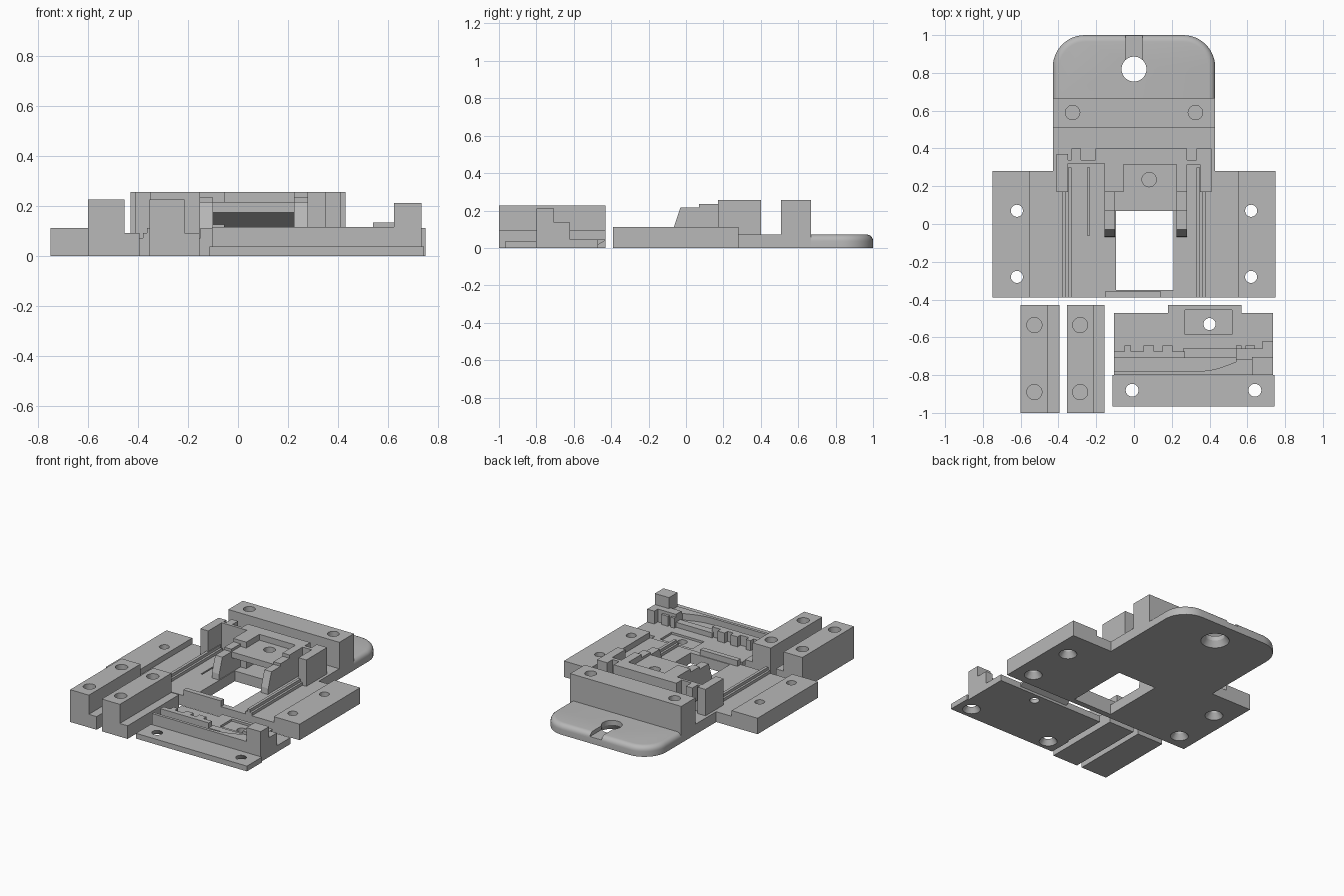
import bpy, bmesh, math
from mathutils import Vector

if "Cube" in bpy.data.objects:
    bpy.data.objects.remove(bpy.data.objects["Cube"])

grey = bpy.data.materials.new("plain_grey")
grey.use_nodes = True
grey.diffuse_color = (0.48, 0.48, 0.48, 1)
grey.node_tree.nodes["Principled BSDF"].inputs["Base Color"].default_value = (0.48, 0.48, 0.48, 1)


def finish(name, bm):
    bmesh.ops.recalc_face_normals(bm, faces=bm.faces)
    mesh = bpy.data.meshes.new(name)
    bm.to_mesh(mesh)
    bm.free()
    mesh.materials.append(grey)
    ob = bpy.data.objects.new(name, mesh)
    bpy.context.collection.objects.link(ob)
    return ob


def prism(name, outline, low, high, axis="z"):
    """Extrude a 2D outline: (x, y) along z, or (y, z) along x."""
    bm = bmesh.new()
    place = (lambda a, b: (a, b, low)) if axis == "z" else (lambda a, b: (low, a, b))
    face = bm.faces.new([bm.verts.new(place(a, b)) for a, b in outline])
    out = bmesh.ops.extrude_face_region(bm, geom=[face])
    step = Vector((0, 0, high - low)) if axis == "z" else Vector((high - low, 0, 0))
    bmesh.ops.translate(bm, vec=step, verts=[v for v in out["geom"] if isinstance(v, bmesh.types.BMVert)])
    return finish(name, bm)


def box(name, x0, x1, y0, y1, z0, z1):
    return prism(name, [(x0, y0), (x1, y0), (x1, y1), (x0, y1)], z0, z1)


def cylinder(x, y, r_low, r_high, z0, z1):
    bm = bmesh.new()
    bmesh.ops.create_cone(bm, cap_ends=True, segments=40, radius1=r_low, radius2=r_high, depth=z1 - z0)
    bmesh.ops.translate(bm, vec=(x, y, (z0 + z1) / 2), verts=bm.verts)
    return finish("cutter", bm)


def cut(ob, *cutters):
    for cutter in cutters:
        cutter.hide_render = True
        mod = ob.modifiers.new("cut", "BOOLEAN")
        mod.operation, mod.solver, mod.object = "DIFFERENCE", "EXACT", cutter
        bpy.context.view_layer.objects.active = ob
        bpy.ops.object.modifier_apply(modifier=mod.name)
        bpy.data.objects.remove(cutter)


def screw_hole(ob, x, y, r=0.032):
    # Through hole, countersunk from the underside
    cut(ob, cylinder(x, y, r, r, -0.1, 0.4), cylinder(x, y, r + 0.04, r, -0.02, 0.04))


def blind_hole(ob, x, y, top, r=0.038, depth=0.12):
    cut(ob, cylinder(x, y, r, r, top - depth, top + 0.1))


# Main base: cross-shaped floor with raised side wings
base = prism("base_floor", [(-0.55, -0.39), (0.55, -0.39), (0.55, 0.28), (0.43, 0.28),
                            (0.43, 0.52), (-0.43, 0.52), (-0.43, 0.28), (-0.55, 0.28)], 0, 0.072)
cut(base, box("cutter", -0.095, 0.21, -0.35, 0.1, -0.1, 0.3),
    box("cutter", -0.245, -0.235, -0.06, 0.3, 0.03, 0.3))
for side, label in ((-1, "right"), (1, "left")):
    xs = sorted((side * 0.55, side * 0.75))
    wing = box(label + "_wing", *xs, -0.39, 0.28, 0, 0.112)
    for y in (-0.28, 0.07):
        screw_hole(wing, side * 0.62, y)
    # Stepped slide rails
    for inner, outer, top in ((0.33, 0.38, 0.092), (0.345, 0.365, 0.112)):
        box(label + "_rail", *sorted((side * inner, side * outer)), -0.39, 0.3, 0.06, top)
box("front_lip", -0.15, 0.14, -0.39, -0.355, 0.06, 0.112)

# Rear wall with two blind screw holes
wall = box("rear_wall", -0.43, 0.43, 0.507, 0.667, 0, 0.257)
for x in (-0.325, 0.325):
    blind_hole(wall, x, 0.59, 0.257)

# Rounded rear tongue with keyhole groove
R = 0.17
outline = [(-0.43, 0.66), (0.43, 0.66)]
for cx, start in ((0.43 - R, 0), (R - 0.43, 90)):
    for i in range(13):
        a = math.radians(start + i * 7.5)
        outline.append((cx + R * math.cos(a), 1 - R + R * math.sin(a)))
tongue = prism("rear_tongue", outline, 0, 0.072)
bm = bmesh.new()
bm.from_mesh(tongue.data)
rim = [e for e in bm.edges if all(v.co.z > 0.07 for v in e.verts)
       and not all(v.co.y < 0.67 for v in e.verts)]
bmesh.ops.bevel(bm, geom=rim, offset=0.035, segments=5, profile=0.5, affect="EDGES")
bm.to_mesh(tongue.data)
bm.free()
screw_hole(tongue, 0, 0.82, 0.066)
cut(tongue, box("cutter", -0.045, 0.045, 0.85, 1.1, 0.045, 0.2))
bpy.ops.object.select_all(action="DESELECT")
tongue.select_set(True)
bpy.context.view_layer.objects.active = tongue
bpy.ops.object.shade_smooth_by_angle(angle=math.radians(30))

# Sloped guide posts beside the window
slope = [(-0.07, 0.06), (0.18, 0.06), (0.18, 0.216), (-0.03, 0.216), (-0.065, 0.112)]
for name, x0, x1 in (("right_post", -0.155, -0.1), ("left_post", 0.225, 0.28)):
    prism(name, slope, x0, x1, "x")
    box(name + "_step", x0, x1, 0.07, 0.18, 0.2, 0.234)

# Bridge over the window with a tapered underside
bridge = prism("bridge", [(0.07, 0.175), (0.07, 0.216), (0.315, 0.216), (0.315, 0.09), (0.24, 0.09)],
               -0.1, 0.225, "x")
blind_hole(bridge, 0.08, 0.235, 0.216, depth=0.06)
box("bridge_back", -0.055, 0.225, 0.315, 0.4, 0.07, 0.257)

# Clip frame on both sides of the bridge
box("right_clip_end", -0.41, -0.35, 0.17, 0.37, 0.06, 0.257)
box("right_clip_beam", -0.35, -0.205, 0.32, 0.34, 0.06, 0.257)
box("right_clip_inner", -0.155, -0.055, 0.17, 0.4, 0.06, 0.257)
box("left_clip_end", 0.35, 0.41, 0.17, 0.4, 0.06, 0.257)
box("left_clip_beam", 0.225, 0.35, 0.315, 0.34, 0.06, 0.257)
box("left_clip_inner", 0.225, 0.28, 0.17, 0.33, 0.06, 0.257)
for x0, x1 in ((-0.33, -0.28), (-0.205, -0.15), (0.225, 0.28), (0.33, 0.36)):
    box("clip_lug", x0, x1, 0.32, 0.4, 0.15, 0.257)
for x0, x1 in ((-0.205, -0.15), (0.225, 0.28)):
    box("clip_foot", x0, x1, 0.32, 0.37, 0.06, 0.16)

# Two loose clamp bars with a stepped ledge
for name, x0, mid, x1 in (("outer_bar", -0.6, -0.455, -0.395), ("inner_bar", -0.355, -0.215, -0.155)):
    bar = box(name, x0, mid, -1, -0.43, 0, 0.226)
    for y in (-0.535, -0.89):
        blind_hole(bar, (x0 + mid) / 2, y, 0.226, r=0.04)
    box(name + "_ledge", mid, x1, -1, -0.43, 0, 0.092)

# Loose jaw: screw flange
flange = box("jaw_flange", -0.115, 0.745, -0.965, -0.8, 0, 0.037)
for x in (-0.01, 0.64):
    screw_hole(flange, x, -0.88)

# Jaw floor with rear tab and recessed screw pocket
floor = box("jaw_floor", -0.105, 0.735, -0.8, -0.47, 0, 0.045)
tab = prism("jaw_tab", [(-0.6, 0), (-0.5, 0), (-0.43, 0.04), (-0.43, 0.045), (-0.6, 0.045)], 0.18, 0.57, "x")
for part in (floor, tab):
    cut(part, box("cutter", 0.27, 0.52, -0.585, -0.455, 0.03, 0.2),
        cylinder(0.4, -0.53, 0.032, 0.032, -0.1, 0.2))

# Jaw front wall, thickening along a curve toward the tower
curve = [(0.54, -0.73), (0.5, -0.745), (0.45, -0.763), (0.4, -0.775), (0.34, -0.78)]
prism("jaw_front_wall", [(-0.105, -0.8), (0.625, -0.8), (0.625, -0.7), (0.54, -0.7)]
      + curve + [(-0.105, -0.78)], 0.03, 0.115)
box("jaw_groove_floor", -0.105, 0.54, -0.79, -0.7, 0.03, 0.07)

# Toothed ridge
box("jaw_ridge", -0.105, 0.27, -0.71, -0.675, 0.03, 0.115)
box("jaw_ridge_low", 0.26, 0.54, -0.71, -0.66, 0.03, 0.08)
for x0, x1 in ((-0.05, -0.015), (0.05, 0.105), (0.15, 0.205), (0.54, 0.57), (0.59, 0.64)):
    box("jaw_tooth", x0, x1, -0.69, -0.642, 0.03, 0.115)

# End tower with steps
box("jaw_tower", 0.625, 0.735, -0.8, -0.705, 0, 0.212)
box("jaw_tower_step", 0.54, 0.735, -0.72, -0.66, 0.03, 0.135)
box("jaw_tower_foot", 0.68, 0.735, -0.67, -0.62, 0.03, 0.135)
